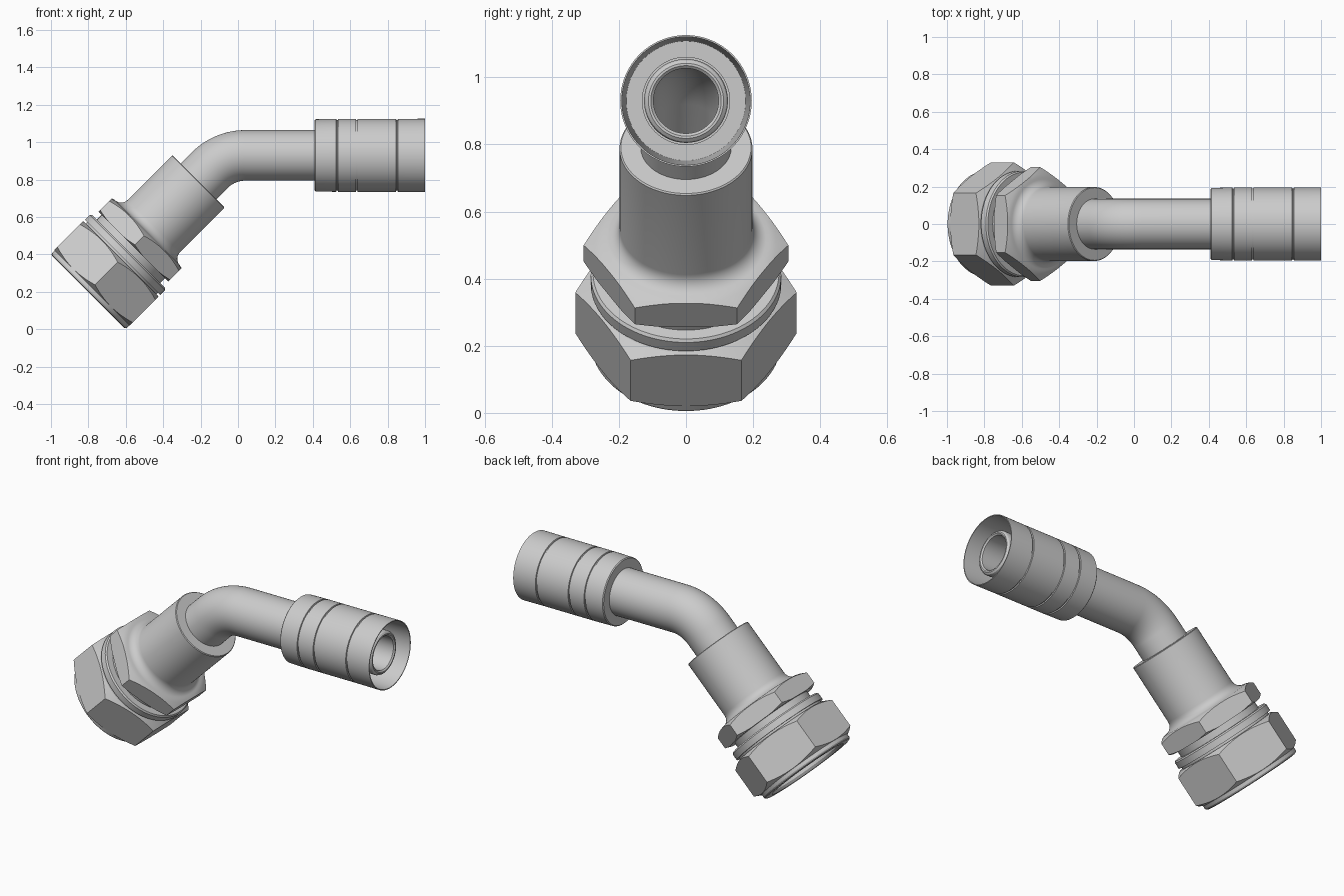
import bpy, bmesh
from math import pi, sin, cos, tan, sqrt
from mathutils import Vector

if "Cube" in bpy.data.objects:
    bpy.data.objects.remove(bpy.data.objects["Cube"])

# Centreline: 45 degree leg, circular bend, horizontal leg
START = Vector((-0.802, 0, 0.20))
AXIS_Z, BEND_R = 0.93, 0.27
LEG = (AXIS_Z - START.z) * sqrt(2) - BEND_R * tan(pi / 8)
ARC = BEND_R * pi / 4
D = Vector((1, 0, 1)) / sqrt(2)
BEND_START = START + D * LEG
BEND_END_X = START.x + (AXIS_Z - START.z) + BEND_R * tan(pi / 8)


def frame(s):
    """Point and in-plane normal at distance s along the centreline."""
    if s <= LEG:
        return START + D * s, Vector((-1, 0, 1)) / sqrt(2)
    if s < LEG + ARC:
        a = pi / 4 - (s - LEG) / BEND_R
        centre = BEND_START + Vector((1, 0, -1)) / sqrt(2) * BEND_R
        n = Vector((-sin(a), 0, cos(a)))
        return centre + n * BEND_R, n
    return Vector((BEND_END_X + s - LEG - ARC, 0, AXIS_Z)), Vector((0, 0, 1))


def at_x(x):
    return LEG + ARC + x - BEND_END_X


def sweep(name, profile, sides=96):
    """Turn a closed (distance, radius) profile about the centreline."""
    bm = bmesh.new()
    rings = []
    for s, r in profile:
        p, n = frame(s)
        rings.append([bm.verts.new(p + (Vector((0, 1, 0)) * cos(2 * pi * k / sides)
                                        + n * sin(2 * pi * k / sides)) * r)
                      for k in range(sides)])
    for i, a in enumerate(rings):
        b = rings[(i + 1) % len(rings)]
        for k in range(sides):
            j = (k + 1) % sides
            bm.faces.new((a[k], a[j], b[j], b[k]))
    bmesh.ops.recalc_face_normals(bm, faces=bm.faces)
    mesh = bpy.data.meshes.new(name)
    bm.to_mesh(mesh)
    bm.free()
    ob = bpy.data.objects.new(name, mesh)
    bpy.context.collection.objects.link(ob)
    return ob


def smooth(ob):
    bpy.ops.object.select_all(action='DESELECT')
    ob.select_set(True)
    bpy.context.view_layer.objects.active = ob
    bpy.ops.object.shade_smooth_by_angle(angle=0.42)


def hex_trim(ob, s0, s1, radius):
    """Cut hexagon flats into a turned part."""
    cutter = sweep("hex_cutter", [(s0, 0.05), (s0, radius), (s1, radius), (s1, 0.05)], 6)
    m = ob.modifiers.new("flats", 'BOOLEAN')
    m.operation, m.solver, m.object = 'INTERSECT', 'EXACT', cutter
    bpy.context.view_layer.objects.active = ob
    bpy.ops.object.modifier_apply(modifier=m.name)
    bpy.data.objects.remove(cutter)


# Swivel nut: rounded lip, chamfered hexagon, groove and retaining ring
nut = sweep("swivel_nut", [
    (0, 0.235), (0, 0.270), (0.004, 0.279), (0.012, 0.283), (0.030, 0.283),
    (0.056, 0.335), (0.222, 0.335), (0.250, 0.280), (0.250, 0.268),
    (0.262, 0.268), (0.262, 0.284), (0.298, 0.284), (0.306, 0.277),
    (0.306, 0.19), (0.250, 0.19), (0.250, 0.225), (0.015, 0.225)])
hex_trim(nut, -0.05, 0.33, 0.33)

# Body: sealing nose, neck, wrench hexagon, filleted sleeve
fillet = [(0.498 - 0.05 * sin(a), 0.248 - 0.05 * cos(a))
          for a in [pi / 2 * (1 - i / 8) for i in range(9)]]
body = sweep("sleeve_body", [
    (0.10, 0.098), (0.10, 0.125), (0.19, 0.192), (0.29, 0.192), (0.29, 0.24),
    (0.343, 0.24), (0.343, 0.272), (0.358, 0.312), (0.420, 0.312),
    (0.442, 0.268)] + fillet + [
    (0.832, 0.198), (0.836, 0.194), (0.836, 0.098)])
hex_trim(body, 0.05, 0.90, 0.305)

# Bent tube with through bore, continuing as the hose nipple
bend = [LEG + ARC * i / 20 for i in range(21)]
tube = sweep("bent_tube", [(0.80, 0.135)] + [(s, 0.135) for s in bend] + [
    (at_x(0.45), 0.135), (at_x(0.45), 0.118), (at_x(0.90), 0.118),
    (at_x(0.92), 0.125), (at_x(0.945), 0.125), (at_x(0.955), 0.121),
    (at_x(0.962), 0.112), (at_x(0.962), 0.105), (at_x(0.955), 0.097)]
    + [(s, 0.097) for s in reversed(bend)] + [(0.80, 0.097)])

# Crimp ferrule with shallow grooves and an open end
outer = [(0.41, 0.13), (0.41, 0.188), (0.415, 0.193)]
for x in (0.53, 0.635, 0.85):
    outer += [(x - 0.005, 0.195), (x - 0.003, 0.189), (x + 0.003, 0.189), (x + 0.005, 0.195)]
outer += [(1.0, 0.196), (1.0, 0.191), (0.46, 0.178), (0.46, 0.13)]
ferrule = sweep("crimp_ferrule", [(at_x(x), r) for x, r in outer])

for part in (nut, body, tube, ferrule):
    smooth(part)
